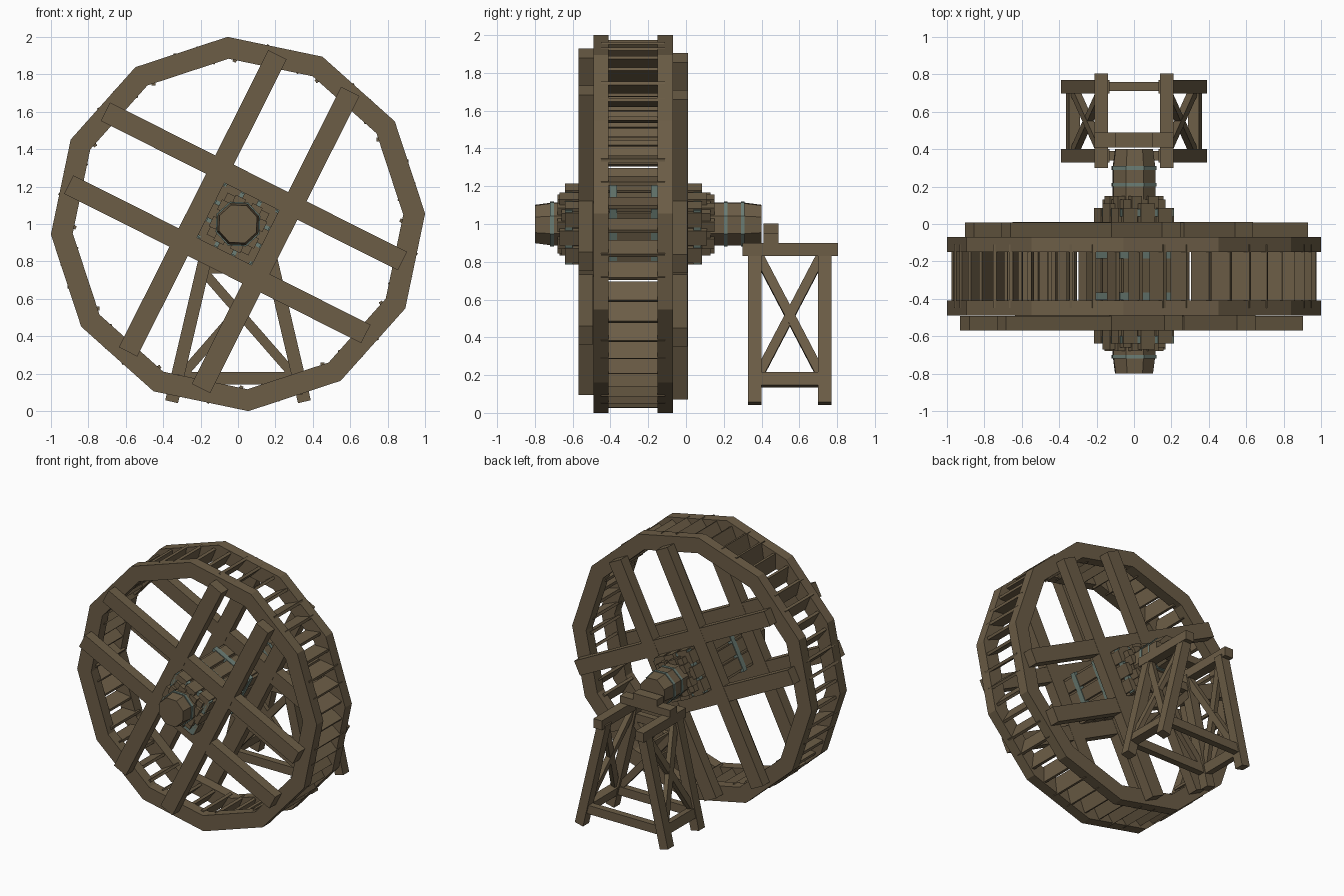
import bpy, bmesh, math
from mathutils import Vector, Matrix

cube = bpy.data.objects.get("Cube")
if cube:
    bpy.data.objects.remove(cube, do_unlink=True)


def material(name, rgb):
    m = bpy.data.materials.new(name)
    m.use_nodes = True
    m.diffuse_color = (*rgb, 1)
    b = m.node_tree.nodes["Principled BSDF"]
    b.inputs["Base Color"].default_value = (*rgb, 1)
    b.inputs["Roughness"].default_value = 0.9
    return m


WOOD = material("weathered wood", (0.15, 0.11, 0.062))
METAL = material("tarnished metal", (0.15, 0.21, 0.18))
CENTRE = Vector((0, 0, 1.0))


def finish(name, bm, mat):
    bmesh.ops.recalc_face_normals(bm, faces=bm.faces)
    me = bpy.data.meshes.new(name)
    bm.to_mesh(me)
    bm.free()
    me.materials.append(mat)
    ob = bpy.data.objects.new(name, me)
    bpy.context.collection.objects.link(ob)
    return ob


def add_beam(bm, a, b, width, depth, side=(0, 1, 0)):
    """Box from a to b; depth is measured along the side direction."""
    a, b = Vector(a), Vector(b)
    d = (b - a).normalized()
    s = Vector(side)
    s = (s - d * s.dot(d)).normalized()
    w = d.cross(s)
    rot = Matrix((w, s, d)).transposed().to_4x4()
    mat = Matrix.Translation((a + b) / 2) @ rot @ Matrix.Diagonal((width, depth, (b - a).length, 1))
    bmesh.ops.create_cube(bm, size=1, matrix=mat)


def beam(name, a, b, width, depth, side=(0, 1, 0), mat=WOOD):
    bm = bmesh.new()
    add_beam(bm, a, b, width, depth, side)
    return finish(name, bm, mat)


def polar(r, deg, y):
    t = math.radians(deg)
    return CENTRE + Vector((r * math.cos(t), y, r * math.sin(t)))


def loft(name, profile, sides, phase, mat, closed=False):
    """Faceted solid around the wheel axis from (radius, y) points."""
    bm = bmesh.new()
    loops = [[bm.verts.new(polar(r, phase + 360 * i / sides, y)) for i in range(sides)]
             for r, y in profile]
    pairs = list(zip(loops, loops[1:]))
    if closed:
        pairs.append((loops[-1], loops[0]))
    else:
        bm.faces.new(loops[0])
        bm.faces.new(loops[-1])
    for p, q in pairs:
        for i in range(sides):
            j = (i + 1) % sides
            bm.faces.new((p[i], p[j], q[j], q[i]))
    return finish(name, bm, mat)


# Twelve-sided rims
for name, y0, y1 in (("front_rim", -0.49, -0.41), ("back_rim", -0.15, -0.07)):
    loft(name, [(1.002, y0), (1.002, y1), (0.885, y1), (0.885, y0)], 12, 3.2, WOOD, True)

# Slanted paddles between the rims
bm = bmesh.new()
for i in range(48):
    ang = 3.2 + 7.5 * (i + 0.5)
    mid = polar(0.918, ang, -0.28)
    t = math.radians(ang - 30)
    d = Vector((math.cos(t), 0, math.sin(t))) * 0.06
    add_beam(bm, mid - d, mid + d, 0.02, 0.34)
finish("paddles", bm, WOOD)

# Wheel axes: U runs along one pair of spokes, V along the other
TURN = math.radians(63.3)
U = Vector((math.cos(TURN), 0, math.sin(TURN)))
V = Vector((-math.sin(TURN), 0, math.cos(TURN)))
Y = Vector((0, 1, 0))


def at(u, v, y):
    return CENTRE + U * u + V * v + Y * y


# Crossed pairs of spokes on each face of the wheel
for face, y, sign in (("front", -0.53, 1), ("back", -0.03, -1)):
    for n, off in enumerate((0.218, -0.218), 1):
        lo, hi = -0.875 * sign, 0.903 * sign
        beam(f"{face}_long_spoke_{n}", at(lo, off, y), at(hi, off, y), 0.11, 0.08)
        beam(f"{face}_cross_spoke_{n}", at(off, lo, y), at(off, hi, y), 0.11, 0.077)

# Hub core, with staves on its four sides and metal straps
beam("hub_core", at(0, 0, -0.66), at(0, 0, 0.13), 0.25, 0.25, U)
beam("hub_inner_block", at(0, 0, -0.685), at(0, 0, 0.175), 0.17, 0.17, U)
bm = bmesh.new()
for a, b in ((U, V), (V, -U), (-U, -V), (-V, U)):
    for off, y0, y1 in ((-0.105, -0.64, 0.085), (0, -0.67, 0.11), (0.105, -0.64, 0.085)):
        p = CENTRE + a * 0.143 + b * off
        add_beam(bm, p + Y * y0, p + Y * y1, 0.085, 0.046, a)
    for off in (-0.05, 0.05):
        p = CENTRE + a * 0.115 + b * off
        add_beam(bm, p - Y * 0.68, p + Y * 0.15, 0.06, 0.04, a)
finish("hub_staves", bm, WOOD)
for n, y in enumerate((-0.62, -0.385, -0.165, 0.06), 1):
    inner = n in (2, 3)
    h = 0.342 if inner else 0.318
    beam(f"hub_strap_{n}", at(0, 0, y - 0.02), at(0, 0, y + 0.02), h, h, U, METAL)

# Eight-sided axle with metal bands
loft("axle", [(0.108, -0.8), (0.122, -0.70), (0.122, 0.30), (0.108, 0.40)], 8, 20, WOOD)
for n, y in enumerate((-0.71, 0.21, 0.30), 1):
    loft(f"axle_band_{n}", [(0.127, y - 0.01), (0.127, y + 0.01)], 8, 20, METAL)

# Bearing block on the stand
beam("bearing_beam", (-0.21, 0.45, 0.925), (0.21, 0.45, 0.925), 0.055, 0.08)
beam("bearing_block", (-0.10, 0.45, 0.975), (0.10, 0.45, 0.975), 0.055, 0.08)

# Stand: splayed legs, top rails and braces on both sides
LEG_Y = (0.365, 0.735)


def leg_x(z):
    return 0.355 - (z - 0.05) * 0.235


for side, s in (("left", 1), ("right", -1)):
    beam(f"{side}_top_rail", (s * 0.175, 0.30, 0.865), (s * 0.175, 0.805, 0.865), 0.07, 0.07, (1, 0, 0))
    slope = (1, 0, s * 0.235)
    for end, y in zip(("front", "back"), LEG_Y):
        beam(f"{side}_{end}_leg", (s * leg_x(0.05), y, 0.05), (s * leg_x(0.86), y, 0.86), 0.07, 0.072)
    x = s * leg_x(0.175)
    beam(f"{side}_lower_rail", (x, 0.365, 0.175), (x, 0.735, 0.175), 0.07, 0.06, slope)
    for n, (z0, z1) in enumerate(((0.2, 0.83), (0.83, 0.2)), 1):
        beam(f"{side}_brace_{n}", (s * leg_x(z0), 0.385, z0), (s * leg_x(z1), 0.715, z1),
             0.05, 0.03 + 0.004 * n, slope)

# Cross rails and diagonal braces between the legs
for end, y in zip(("front", "back"), LEG_Y):
    beam(f"{end}_lower_crosspiece", (-0.31, y, 0.175), (0.31, y, 0.175), 0.065, 0.05)
beam("front_upper_crosspiece", (-0.2, 0.365, 0.765), (0.2, 0.365, 0.765), 0.06, 0.05)
for n, s in enumerate((1, -1), 1):
    beam(f"front_brace_{n}", (-s * 0.18, 0.365, 0.74), (s * 0.30, 0.365, 0.19), 0.05, 0.03 + 0.004 * n)
